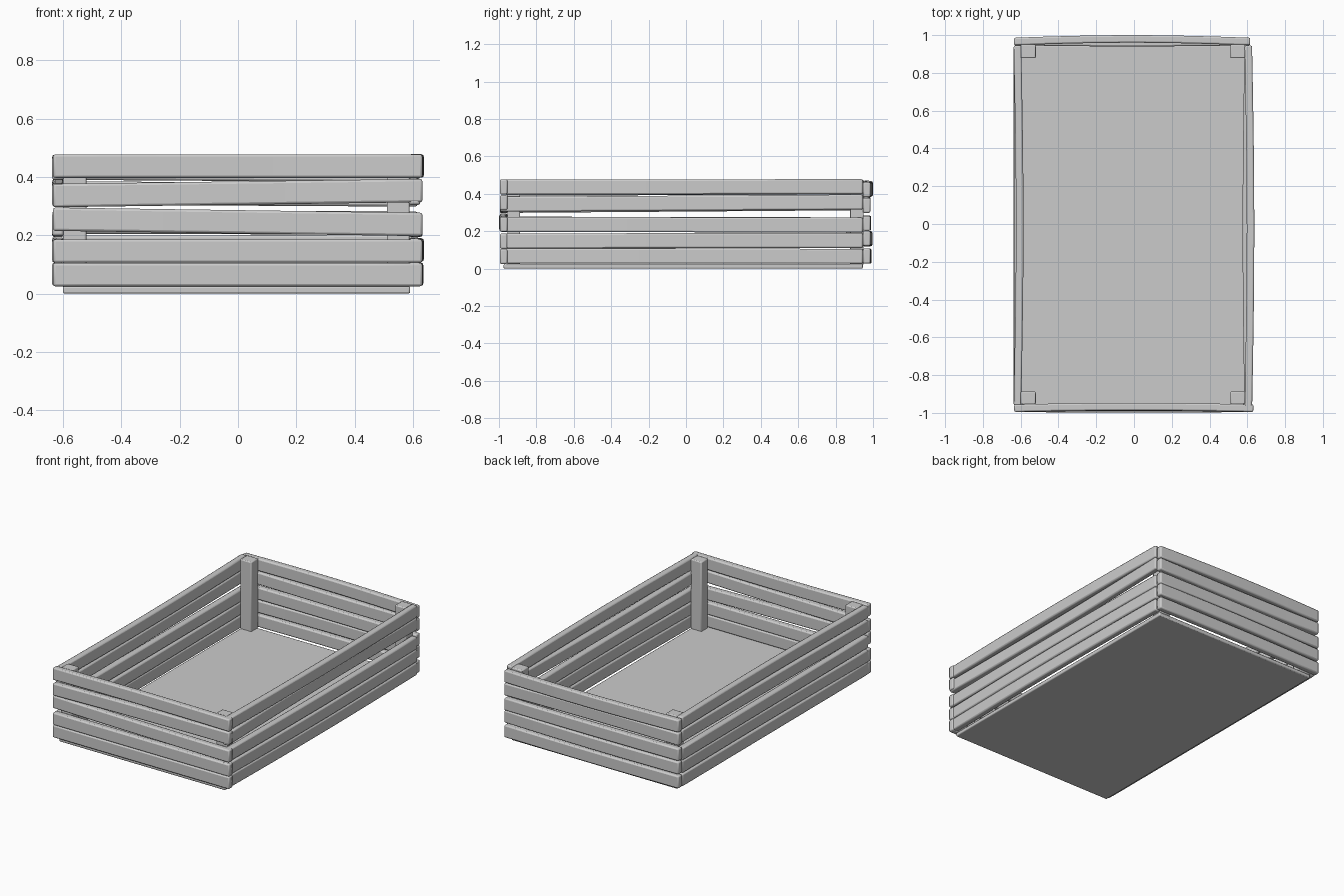
import bpy, bmesh, math
from mathutils import Vector

if "Cube" in bpy.data.objects:
    bpy.data.objects.remove(bpy.data.objects["Cube"])


def finish(bm, name, bevel):
    bmesh.ops.recalc_face_normals(bm, faces=bm.faces[:])
    mesh = bpy.data.meshes.new(name)
    bm.to_mesh(mesh)
    bm.free()
    ob = bpy.data.objects.new(name, mesh)
    bpy.context.collection.objects.link(ob)
    mod = ob.modifiers.new("soft_edges", "BEVEL")
    mod.width = bevel
    mod.segments = 2
    mod.limit_method = "ANGLE"
    bpy.context.view_layer.objects.active = ob
    ob.select_set(True)
    bpy.ops.object.shade_smooth_by_angle(angle=math.radians(40))
    ob.select_set(False)
    return ob


def box(name, lo, hi, bevel):
    lo, hi = Vector(lo), Vector(hi)
    bm = bmesh.new()
    bmesh.ops.create_cube(bm, size=1)
    for v in bm.verts:
        v.co = (lo + hi) / 2 + v.co * (hi - lo)
    return finish(bm, name, bevel)


def slat(name, start, end, bow, height=0.08, thick=0.04, steps=8):
    """Plank swept between two end centres, bowed sideways in the middle."""
    start, end = Vector(start), Vector(end)
    d = end - start
    side = Vector((d.y, -d.x, 0)).normalized()
    up = Vector((0, 0, 1))
    bm = bmesh.new()
    rings = []
    for i in range(steps + 1):
        t = i / steps
        c = start.lerp(end, t) + side * bow * math.sin(math.pi * t)
        rings.append([bm.verts.new(c + side * a * thick / 2 + up * b * height / 2)
                      for a, b in ((-1, -1), (1, -1), (1, 1), (-1, 1))])
    for r, s in zip(rings, rings[1:]):
        for k in range(4):
            bm.faces.new((r[k], r[(k + 1) % 4], s[(k + 1) % 4], s[k]))
    bm.faces.new(rings[0][::-1])
    bm.faces.new(rings[-1])
    return finish(bm, name, 0.008)


# bottom panel
box("floor_panel", (-0.6, -0.975, 0), (0.59, 0.945, 0.025), 0.006)

# corner posts
for xn, x0, x1 in (("left", -0.6, -0.52), ("right", 0.51, 0.588)):
    for yn, y0, y1 in (("front", -0.955, -0.887), ("back", 0.878, 0.95)):
        box(f"{yn}_{xn}_post", (x0, y0, 0.02), (x1, y1, 0.474), 0.006)

# slats: (z at first end, z at second end, outward bow), bottom to top
front = [(0.065, 0.065, 0), (0.146, 0.146, 0), (0.255, 0.237, 0.004),
         (0.336, 0.353, -0.006), (0.437, 0.437, -0.008)]
right = [(0.067, 0.066, 0.01), (0.148, 0.151, 0.012), (0.236, 0.233, 0.008),
         (0.344, 0.356, -0.01), (0.437, 0.438, 0.012)]
back = [(0.067, 0.067, 0.006), (0.162, 0.158, 0.01), (0.242, 0.245, 0.004),
        (0.338, 0.345, -0.006), (0.422, 0.43, 0.014)]
left = [(0.066, 0.066, 0), (0.146, 0.152, -0.006), (0.238, 0.234, 0),
        (0.338, 0.352, -0.004), (0.43, 0.436, -0.012)]

for i in range(5):
    a, b, w = front[i]
    slat(f"front_slat_{i + 1}", (-0.634, -0.975, a), (0.632, -0.975, b), w)
    a, b, w = right[i]
    slat(f"right_slat_{i + 1}", (0.605, -0.993, a), (0.605, 0.945, b), w)
    a, b, w = back[i]
    slat(f"back_slat_{i + 1}", (0.615, 0.966, a), (-0.636, 0.966, b), w)
    a, b, w = left[i]
    slat(f"left_slat_{i + 1}", (-0.617, 0.945, b), (-0.617, -0.96, a), w)
